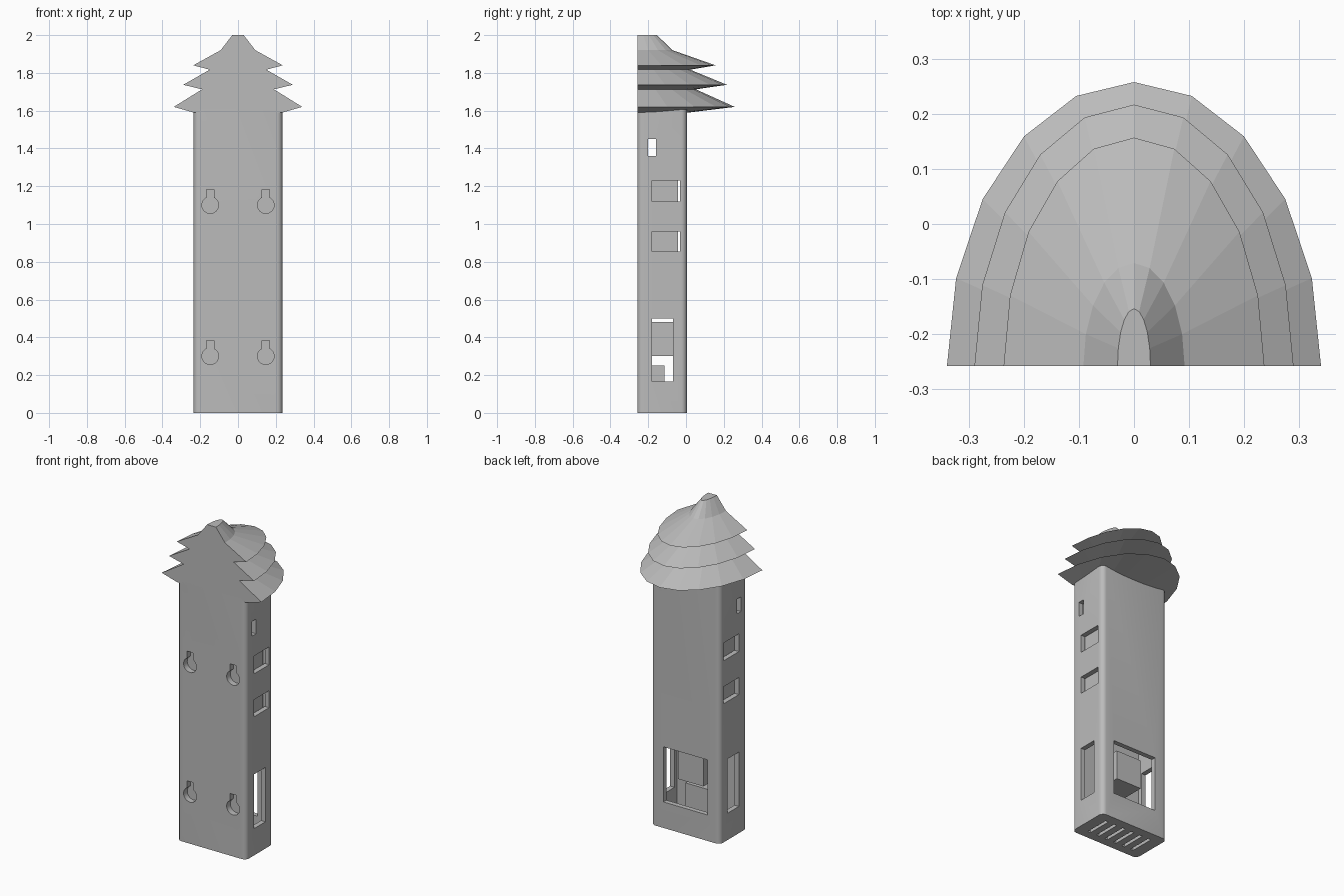
import bpy, bmesh, math
from mathutils import Matrix

if "Cube" in bpy.data.objects:
    bpy.data.objects.remove(bpy.data.objects["Cube"], do_unlink=True)

FRONT, BACK = -0.258, 0.005

grey = bpy.data.materials.new("plain grey")
grey.use_nodes = True
colour = (0.5, 0.5, 0.5, 1)
grey.diffuse_color = colour
grey.node_tree.nodes["Principled BSDF"].inputs["Base Color"].default_value = colour


def finish(bm, name):
    bmesh.ops.recalc_face_normals(bm, faces=bm.faces)
    mesh = bpy.data.meshes.new(name)
    bm.to_mesh(mesh)
    bm.free()
    mesh.materials.append(grey)
    obj = bpy.data.objects.new(name, mesh)
    bpy.context.collection.objects.link(obj)
    return obj


def box(name, x, y, z, radius=0):
    """Box from (min, max) ranges, with optional rounded upright edges."""
    bm = bmesh.new()
    bmesh.ops.create_cube(bm, size=1)
    for v in bm.verts:
        for i, (lo, hi) in enumerate((x, y, z)):
            v.co[i] = hi if v.co[i] > 0 else lo
    if radius:
        upright = [e for e in bm.edges
                   if abs(e.verts[0].co.z - e.verts[1].co.z) > 0.1]
        bmesh.ops.bevel(bm, geom=upright, offset=radius, segments=6,
                        profile=0.5, affect='EDGES')
    return finish(bm, name)


def disc(name, x, z, radius, y):
    """Short cylinder lying along y."""
    bm = bmesh.new()
    place = Matrix.Translation((x, sum(y) / 2, z)) @ Matrix.Rotation(math.pi / 2, 4, 'X')
    bmesh.ops.create_cone(bm, cap_ends=True, segments=32, radius1=radius,
                          radius2=radius, depth=y[1] - y[0], matrix=place)
    return finish(bm, name)


def cut(target, cutter):
    cutter.hide_render = True
    mod = target.modifiers.new("cut", 'BOOLEAN')
    mod.operation = 'DIFFERENCE'
    mod.solver = 'EXACT'
    mod.object = cutter
    bpy.context.view_layer.objects.active = target
    bpy.ops.object.modifier_apply(modifier=mod.name)
    bpy.data.objects.remove(cutter, do_unlink=True)


# Hollow tower body
body = box("tower_body", (-0.235, 0.235), (FRONT, BACK), (0, 1.605), 0.03)
cut(body, box("cavity", (-0.205, 0.205), (-0.207, -0.025), (0.03, 1.53)))

# Side windows, cut through both sides
for y, z in (((-0.2, -0.16), (1.36, 1.45)), ((-0.18, -0.032), (1.12, 1.23)),
             ((-0.18, -0.032), (0.855, 0.96)), ((-0.18, -0.068), (0.165, 0.5))):
    cut(body, box("window_cutter", (-1, 1), y, z))

# Large back opening
cut(body, box("opening_cutter", (-0.15, 0.15), (-0.1, 0.1), (0.16, 0.5)))

# Blind keyhole hangers in the front
pocket = (-0.3, -0.222)
for x in (-0.147, 0.147):
    for z in (0.3, 1.1):
        cut(body, disc("hole_cutter", x, z, 0.044, pocket))
        cut(body, box("slot_cutter", (x - 0.021, x + 0.021), pocket, (z, z + 0.083)))

# Vent slots in the floor
for i in range(6):
    x = (i - 2.5) * 0.062
    cut(body, box("vent_cutter", (x - 0.01, x + 0.01), (-0.205, -0.05), (-0.1, 0.1)))

# Blocks inside the tower
box("inner_core", (-0.2, 0.2), (-0.21, -0.042), (0.8, 1.28))
box("upper_block", (-0.087, 0.087), (-0.21, -0.045), (0.3, 0.48))
box("lower_block", (-0.085, 0.085), (-0.21, -0.115), (0.028, 0.25))

# Three-tier half-round roof: half width, depth, height of each ring
RINGS = ((0.235, 0.27, 1.59), (0.34, 0.516, 1.62), (0.19, 0.31, 1.713),
         (0.29, 0.475, 1.737), (0.15, 0.28, 1.817), (0.237, 0.415, 1.84),
         (0.092, 0.187, 1.92), (0.03, 0.104, 2.0))
SIDES = 10
bm = bmesh.new()
loops = []
for a, b, z in RINGS:
    angles = [math.pi * i / SIDES for i in range(SIDES + 1)]
    loops.append([bm.verts.new((a * math.cos(t), FRONT + b * math.sin(t), z)) for t in angles])
for low, high in zip(loops, loops[1:]):
    for i in range(SIDES):
        bm.faces.new((low[i], low[i + 1], high[i + 1], high[i]))
    bm.faces.new((low[-1], low[0], high[0], high[-1]))
bm.faces.new(loops[0])
bm.faces.new(loops[-1])
finish(bm, "tiered_roof")

# Smooth rounded corners on the body
bpy.ops.object.select_all(action='DESELECT')
body.select_set(True)
bpy.context.view_layer.objects.active = body
bpy.ops.object.shade_smooth_by_angle(angle=math.radians(30))
